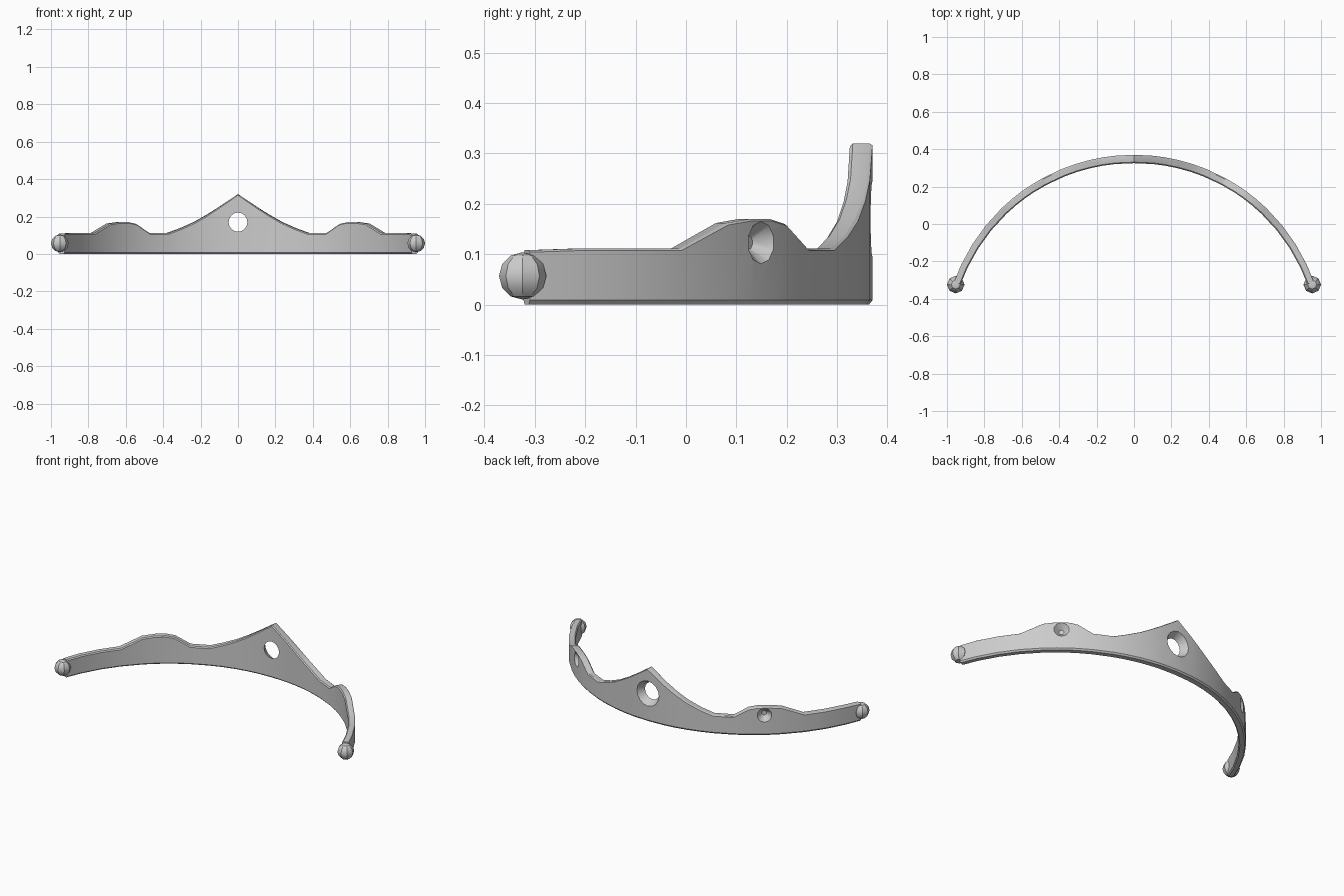
import bpy, bmesh
from math import sin, cos, radians
from mathutils import Vector

if "Cube" in bpy.data.objects:
    bpy.data.objects.remove(bpy.data.objects["Cube"], do_unlink=True)

R, CY = 1.02, -0.65          # outer radius and arc centre in y

metal = bpy.data.materials.new("grey metal")
metal.use_nodes = True
GREY = (0.6, 0.6, 0.6, 1)
metal.diffuse_color = GREY
metal.node_tree.nodes["Principled BSDF"].inputs["Base Color"].default_value = GREY


def on_arc(angle, r, z):
    a = radians(angle)
    return Vector((r * sin(a), CY + r * cos(a), z))


def make_object(name, bm):
    bmesh.ops.recalc_face_normals(bm, faces=bm.faces)
    mesh = bpy.data.meshes.new(name)
    bm.to_mesh(mesh)
    bm.free()
    obj = bpy.data.objects.new(name, mesh)
    bpy.context.collection.objects.link(obj)
    mesh.materials.append(metal)
    return obj


def cutter(name, angle, z, r_in, r_out, depth_in, depth_out, sides):
    """Tapered round cutter pointing radially through the band."""
    bm = bmesh.new()
    bmesh.ops.create_cone(bm, cap_ends=True, segments=sides, radius1=r_in,
                          radius2=r_out, depth=depth_in + depth_out)
    obj = make_object(name, bm)
    out = on_arc(angle, 1, 0) - on_arc(angle, 0, 0)
    obj.location = on_arc(angle, R + (depth_out - depth_in) / 2, z)
    obj.rotation_euler = out.to_track_quat('Z', 'Y').to_euler()
    obj.hide_render = True
    obj.hide_viewport = True
    return obj


# Band: angle along the arc and height of the top edge, from centre to tip
half = [(0, .32), (5.9, .25), (9.5, .21), (13.6, .17), (18, .137), (22.3, .111),
        (28.7, .111), (33.5, .16), (36.4, .17), (40, .17), (44, .162),
        (51.1, .111), (58, .111), (65, .111), (70.5, .108)]
stations = [(-a, h) for a, h in reversed(half[1:])] + half

bm = bmesh.new()
rings = []
for angle, top in stations:
    inner = R - .045 + .008 * abs(angle) / 70
    section = [(R - .007, 0), (R, .009), (R, top - .004), (R - .006, top),
               (inner + .006, top), (inner, top - .006), (inner, .007), (inner + .006, 0)]
    rings.append([bm.verts.new(on_arc(angle, r, z)) for r, z in section])
for a, b in zip(rings, rings[1:]):
    for i in range(len(a)):
        j = (i + 1) % len(a)
        bm.faces.new((a[i], a[j], b[j], b[i]))
bm.faces.new(rings[0])
bm.faces.new(rings[-1])
band = make_object("band", bm)

# Flared central opening and shallow sockets in the side crests
cutters = [cutter("centre_opening_cutter", 0, .17, .046, .079, .055, .005, 16)]
for side, s in (("left", 1), ("right", -1)):
    cutters.append(cutter(side + "_socket_cutter", s * 38.4, .123, .014, .046, .033, .004, 10))
for c in cutters:
    mod = band.modifiers.new(c.name, 'BOOLEAN')
    mod.operation = 'DIFFERENCE'
    mod.solver = 'EXACT'
    mod.object = c

# Apply the cuts so the shading is set on the final faces
bpy.context.view_layer.update()
cut_mesh = bpy.data.meshes.new_from_object(
    band.evaluated_get(bpy.context.evaluated_depsgraph_get()))
band.modifiers.clear()
band.data = cut_mesh
for c in cutters:
    bpy.data.objects.remove(c, do_unlink=True)

# Faceted knobs on both tips
parts = [band]
for side, s in (("left", 1), ("right", -1)):
    bm = bmesh.new()
    bmesh.ops.create_uvsphere(bm, u_segments=8, v_segments=6, radius=.047)
    knob = make_object(side + "_tip_knob", bm)
    knob.location = (s * .953, -.324, .057)
    parts.append(knob)

bpy.ops.object.select_all(action='DESELECT')
for p in parts:
    p.select_set(True)
bpy.context.view_layer.objects.active = band
bpy.ops.object.shade_smooth_by_angle(angle=radians(30))
